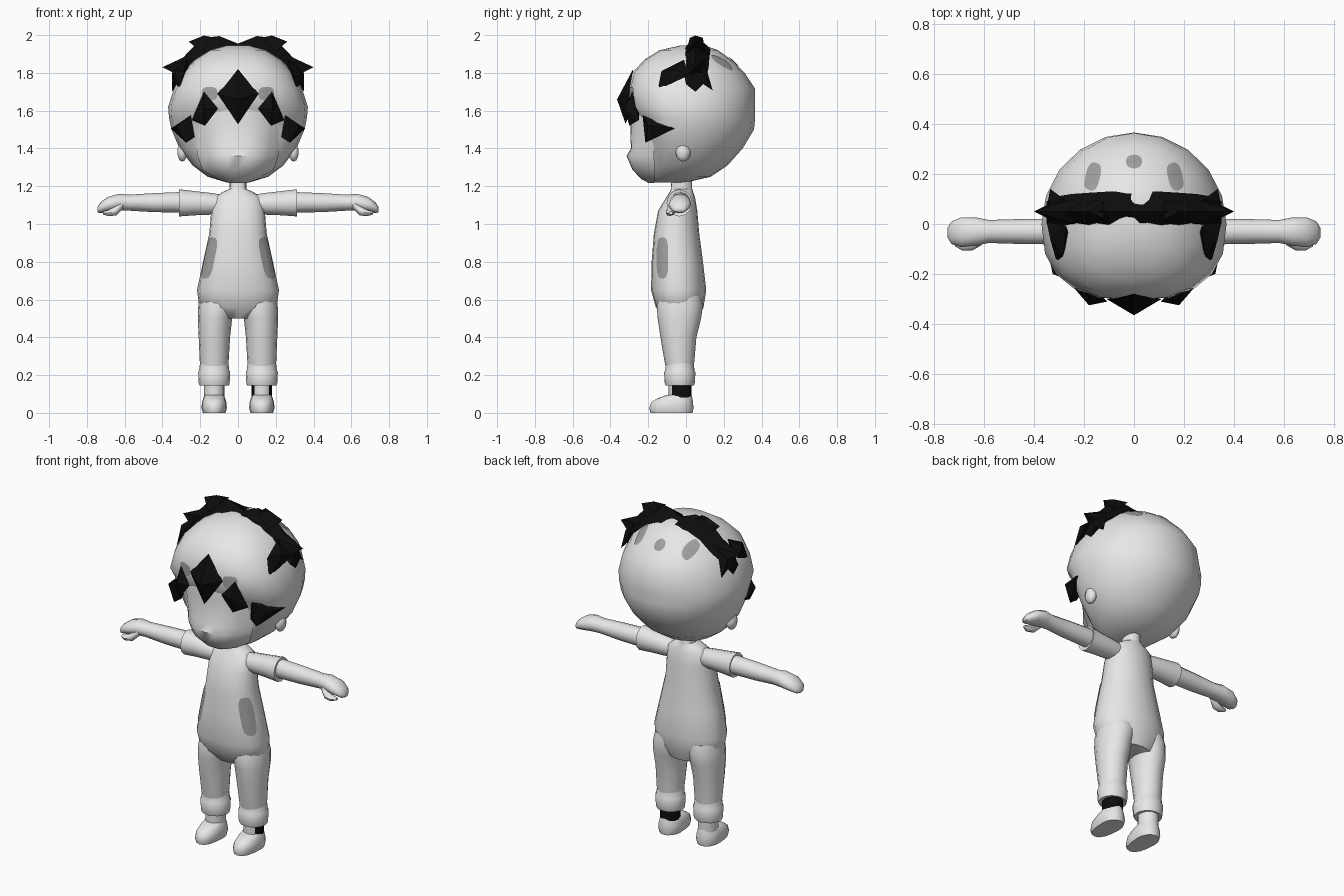
import bpy, bmesh, math
from mathutils import Vector
from mathutils.bvhtree import BVHTree

if "Cube" in bpy.data.objects:
    bpy.data.objects.remove(bpy.data.objects["Cube"])


def material(name, v):
    m = bpy.data.materials.new(name)
    m.diffuse_color = (v, v, v, 1)
    m.use_nodes = True
    m.node_tree.nodes["Principled BSDF"].inputs["Base Color"].default_value = m.diffuse_color
    return m


GREY = material("light grey", 0.8)
DARK = material("dark grey", 0.35)
BLACK = material("black", 0.004)


def finish(name, bm, mat, angle=50, recalc=True):
    if recalc:
        bmesh.ops.recalc_face_normals(bm, faces=bm.faces[:])
    me = bpy.data.meshes.new(name)
    bm.to_mesh(me)
    bm.free()
    me.materials.append(mat)
    ob = bpy.data.objects.new(name, me)
    bpy.context.collection.objects.link(ob)
    if angle:
        bpy.ops.object.select_all(action='DESELECT')
        ob.select_set(True)
        bpy.context.view_layer.objects.active = ob
        bpy.ops.object.shade_smooth_by_angle(angle=math.radians(angle))
    return ob


def loft(name, rings, mat=GREY, angle=50):
    bm = bmesh.new()
    vs = [[bm.verts.new(p) for p in r] for r in rings]
    n = len(vs[0])
    for a, b in zip(vs, vs[1:]):
        for i in range(n):
            j = (i + 1) % n
            bm.faces.new((a[i], a[j], b[j], b[i]))
    bm.faces.new(vs[0][::-1])
    bm.faces.new(vs[-1])
    return finish(name, bm, mat, angle)


def spow(v, p):
    return math.copysign(abs(v) ** p, v)


def level(z, cx, hw, yf, yb, n=16, p=1.0, cy=None):
    """Horizontal ring; p below 1 squares off the front half."""
    cy = (yf + yb) / 2 if cy is None else cy
    ring = []
    for i in range(n):
        a = 2 * math.pi * i / n
        c, s = math.cos(a), math.sin(a)
        q = p if s < 0 else 1.0
        ring.append((cx + hw * spow(c, q), cy + (yb - cy if s > 0 else cy - yf) * spow(s, q), z))
    return ring


def upright(x, cy, cz, ry, rz, n=12):
    """Ring standing across the x axis, for arms."""
    return [(x, cy + ry * math.cos(2 * math.pi * i / n), cz + rz * math.sin(2 * math.pi * i / n))
            for i in range(n)]


def hull(name, pts, mat=BLACK, side=1):
    bm = bmesh.new()
    for x, y, z in pts:
        bm.verts.new((x * side, y, z))
    out = bmesh.ops.convex_hull(bm, input=bm.verts[:])
    bmesh.ops.delete(bm, geom=list({g for g in out["geom_interior"] if isinstance(g, bmesh.types.BMVert)}),
                     context='VERTS')
    return finish(name, bm, mat, 0)


def patch(name, target, centre, along, u, v, ru, rv, mat=DARK, p=0.7):
    """Thin rounded plate projected onto the surface of a part."""
    me = target.data
    tree = BVHTree.FromPolygons([w.co for w in me.vertices], [f.vertices[:] for f in me.polygons])
    along, u, v = Vector(along), Vector(u), Vector(v)
    bm = bmesh.new()

    def drop(a, b):
        hit = tree.ray_cast(Vector(centre) + u * a + v * b, along)[0]
        return bm.verts.new(hit - along * 0.005)
    n = 16
    mid, rows = drop(0, 0), []
    for k in (0.35, 0.7, 1.0):
        rows.append([drop(k * ru * spow(math.cos(t * math.tau / n), p),
                          k * rv * spow(math.sin(t * math.tau / n), p)) for t in range(n)])
    for i in range(n):
        j = (i + 1) % n
        bm.faces.new((mid, rows[0][i], rows[0][j]))
        for a, b in zip(rows, rows[1:]):
            bm.faces.new((a[i], b[i], b[j], a[j]))
    bm.normal_update()
    if sum(f.normal.dot(along) for f in bm.faces) > 0:
        bmesh.ops.reverse_faces(bm, faces=bm.faces[:])
    return finish(name, bm, mat, 50, False)


# Rounded hair cap and skull: z, half width, front, back, centre y
SKULL = [(1.22, .06, -.19, .0, -.09), (1.25, .16, -.19, .13, -.03), (1.31, .24, -.2, .22, 0),
         (1.40, .31, -.21, .30, 0), (1.50, .352, -.23, .36, 0), (1.56, .365, -.25, .366, 0),
         (1.62, .37, -.305, .366, 0), (1.72, .338, -.305, .364, 0), (1.80, .295, -.285, .31, .01),
         (1.87, .23, -.22, .24, .02), (1.92, .15, -.14, .17, .03), (1.945, .06, -.03, .1, .04)]
skull = loft("head_hair", [level(z, 0, w, f, b, 20, .8, c) for z, w, f, b, c in SKULL])

# Face shell: z, half width, centre y, edge y
FACE = [(1.218, .05, -.20, -.17), (1.24, .11, -.24, -.165), (1.29, .19, -.285, -.165),
        (1.36, .213, -.315, -.17), (1.40, .22, -.292, -.17), (1.55, .235, -.295, -.185), (1.68, .2, -.28, -.2)]
bm = bmesh.new()
rows = [[bm.verts.new((w * t / 4, yc + (ye - yc) * (abs(t) / 4) ** 2.5, z)) for t in range(-4, 5)]
        for z, w, yc, ye in FACE]
for a, b in zip(rows, rows[1:]):
    for i in range(8):
        bm.faces.new((a[i], a[i + 1], b[i + 1], b[i]))
finish("face", bm, GREY, 50, False)

# Central fringe lock
hull("fringe_lock", [(0, -.28, 1.82), (.11, -.3, 1.69), (-.11, -.3, 1.69), (0, -.365, 1.66),
                     (0, -.32, 1.53), (0, -.27, 1.66)])

# Crown tuft arching over the head: x, ridge height, edge height, front y, back y
CROWN = [(0, 1.955, 1.93, -.01, .13), (.1, 1.995, 1.925, -.01, .13), (.18, 1.985, 1.89, -.01, .125),
         (.25, 1.925, 1.83, -.01, .12), (.31, 1.86, 1.79, -.01, .11), (.35, 1.80, 1.74, .0, .09)]
arch = [(-x, *r) for x, *r in CROWN[:0:-1]] + CROWN
loft("crown_tuft", [[(x, f, e), (x, .05, r), (x, b, e), (x, .05, e - .04)] for x, r, e, f, b in arch], BLACK, 0)

for s, tag in ((1, "left"), (-1, "right")):
    # Spikes and hanging locks of the crown
    hull("upper_spike_" + tag, [(.12, .02, 1.985), (.12, .09, 1.985), (.18, .05, 1.998), (.26, .05, 1.966),
                                (.2, .0, 1.91), (.2, .1, 1.91)], BLACK, s)
    hull("outer_spike_" + tag, [(.24, .0, 1.87), (.24, .1, 1.87), (.25, .05, 1.9), (.4, .05, 1.83),
                                (.32, .01, 1.79), (.32, .09, 1.79)], BLACK, s)
    hull("front_lock_" + tag, [(.27, -.01, 1.87), (.285, -.13, 1.81), (.31, -.15, 1.71), (.35, .01, 1.785),
                               (.335, -.06, 1.82), (.26, -.05, 1.8)], BLACK, s)
    hull("back_lock_" + tag, [(.28, .1, 1.85), (.335, .14, 1.71), (.35, .06, 1.77), (.35, .02, 1.79),
                              (.34, .09, 1.8), (.26, .06, 1.8)], BLACK, s)
    # Fringe locks beside the face
    hull("inner_fringe_" + tag, [(.18, -.285, 1.70), (.106, -.31, 1.61), (.175, -.3, 1.52),
                                 (.245, -.25, 1.55), (.18, -.325, 1.61), (.17, -.25, 1.6)], BLACK, s)
    hull("side_lock_" + tag, [(.25, -.23, 1.575), (.23, -.21, 1.46), (.275, -.215, 1.43), (.355, -.06, 1.505),
                              (.325, -.2, 1.52), (.25, -.12, 1.5)], BLACK, s)
    # Ear
    bm = bmesh.new()
    bmesh.ops.create_uvsphere(bm, u_segments=10, v_segments=6, radius=1)
    for v in bm.verts:
        v.co = (s * (.295 + .028 * v.co.x), -.015 + .04 * v.co.y, 1.38 + .05 * v.co.z)
    finish("ear_" + tag, bm, GREY)
    # Hair patches
    patch("crown_patch_" + tag, skull, (s * .165, .19, 2.5), (0, 0, -1),
          (1, -s * -.3, 0), (-s * .25, 1, 0), .028, .055)
    patch("brow_patch_" + tag, skull, (s * .15, -1, 1.69), (0, 1, 0), (1, 0, 0), (0, 0, 1), .042, .036)

    # Sleeve, arm with hand, thumb
    loft("sleeve_" + tag, [upright(s * x, -.035, z, ry, rz) for x, z, ry, rz in
                           [(.08, 1.105, .05, .05), (.15, 1.107, .058, .058), (.23, 1.11, .062, .064),
                            (.312, 1.112, .068, .072), (.308, 1.112, .055, .058)]])
    loft("arm_" + tag, [upright(s * x, y, z, ry, rz) for x, y, z, ry, rz in
                        [(.28, -.03, 1.115, .052, .055), (.45, -.03, 1.113, .05, .05),
                         (.58, -.03, 1.113, .046, .042), (.63, -.03, 1.115, .056, .045),
                         (.69, -.033, 1.103, .06, .04), (.73, -.035, 1.085, .045, .028),
                         (.745, -.035, 1.075, .02, .012)]])
    loft("thumb_" + tag, [upright(s * x, y, z, ry, rz, 8) for x, y, z, ry, rz in
                          [(.61, -.065, 1.1, .02, .02), (.645, -.08, 1.07, .025, .025),
                           (.685, -.085, 1.058, .022, .016), (.715, -.08, 1.058, .01, .008)]])

    # Trouser leg and turned-up cuff
    loft("leg_" + tag, [level(z, s * c, w, f, b) for z, c, w, f, b in
                        [(.2, .126, .07, -.1, .035), (.28, .126, .077, -.115, .045), (.4, .125, .083, -.135, .055),
                         (.5, .122, .091, -.15, .08), (.57, .11, .1, -.155, .09), (.62, .1, .1, -.14, .08)]])
    loft("cuff_" + tag, [level(z, s * .126, w, f, b) for z, w, f, b in
                         [(.15, .05, -.08, .02), (.145, .078, -.108, .042), (.16, .082, -.113, .047),
                          (.215, .085, -.116, .05), (.225, .08, -.11, .045), (.275, .074, -.108, .04)]], angle=60)
    # Ankle; one has a dark sock open at the front
    ankle = loft("ankle_" + tag, [level(z, s * .126, .055, -.092, .03) for z in (.07, .16)])
    if s > 0:
        ankle.data.materials.append(BLACK)
        for f in ankle.data.polygons:
            f.material_index = 1 if f.normal.y > -.75 else 0
    # Shoe
    loft("shoe_" + tag, [level(z, s * .126, w, f, b, 16, .85, -.04) for z, w, f, b in
                         [(0, .06, -.188, .035), (.025, .067, -.195, .04), (.055, .065, -.185, .037),
                          (.078, .058, -.15, .034), (.095, .05, -.1, .03)]])

patch("crown_spot", skull, (0, .25, 2.5), (0, 0, -1), (1, 0, 0), (0, 1, 0), .033, .028, p=1)

# Torso with neck
TORSO = [(.50, .12, -.11, .07), (.56, .205, -.16, .093), (.65, .217, -.185, .107), (.8, .185, -.182, .09),
         (.95, .152, -.17, .07), (1.07, .142, -.148, .06), (1.14, .13, -.105, .048),
         (1.172, .075, -.085, .037), (1.185, .045, -.08, .033), (1.26, .042, -.075, .03)]
torso = loft("torso", [level(z, 0, w, f, b, 20, .85) for z, w, f, b in TORSO])
for s, tag in ((1, "left"), (-1, "right")):
    patch("shirt_patch_" + tag, torso, (s, -.125, .82), (-s, 0, 0), (0, 1, 0), (0, 0, 1), .031, .11, p=.6)
